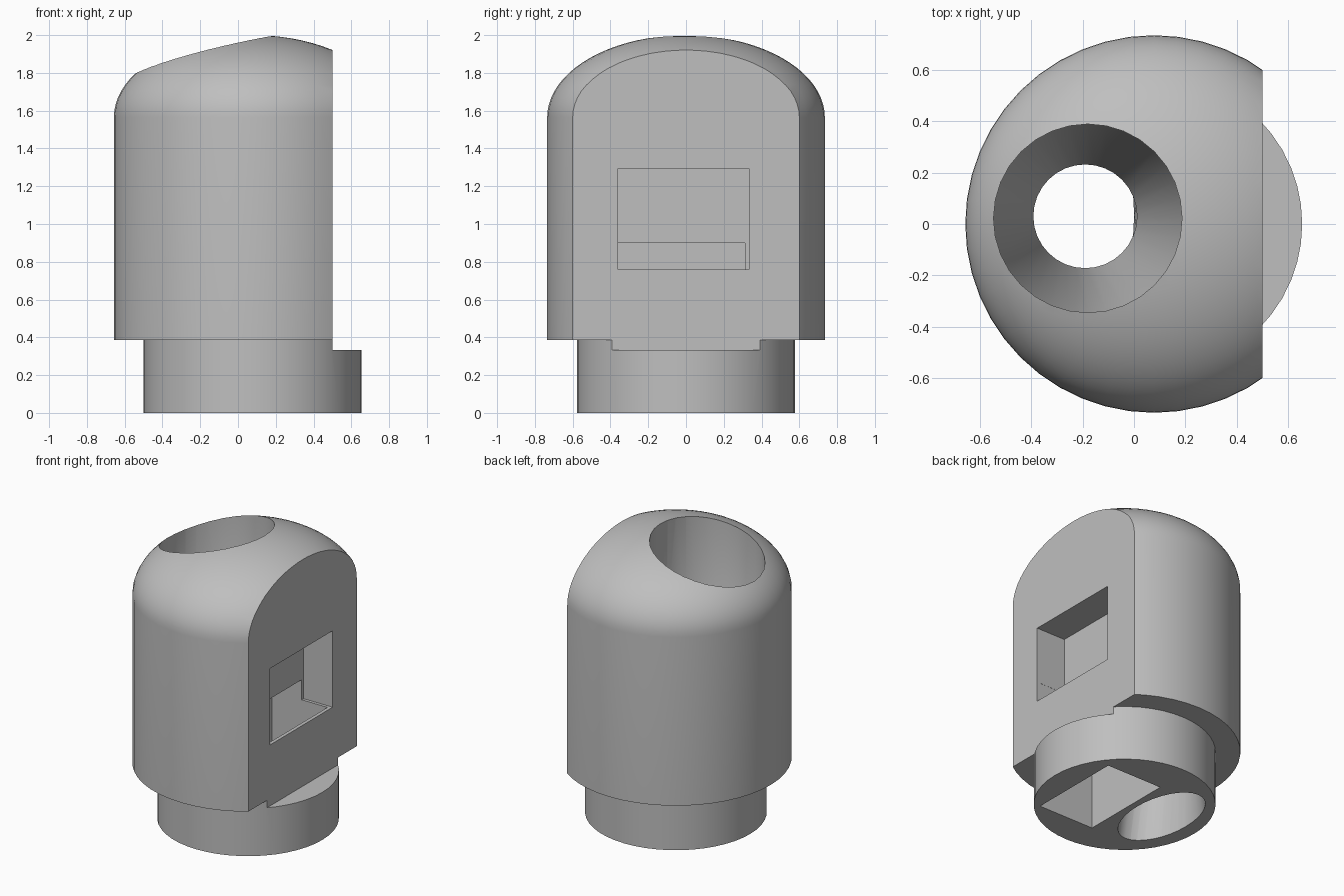
import bpy, bmesh
from math import sin, cos, pi, radians

cube = bpy.data.objects.get("Cube")
if cube:
    bpy.data.objects.remove(cube, do_unlink=True)

grey = bpy.data.materials.new("light_grey")
grey.use_nodes = True
grey.diffuse_color = (0.52, 0.52, 0.52, 1)
grey.node_tree.nodes["Principled BSDF"].inputs["Base Color"].default_value = grey.diffuse_color


def finish(name, bm):
    bmesh.ops.recalc_face_normals(bm, faces=bm.faces)
    mesh = bpy.data.meshes.new(name)
    bm.to_mesh(mesh)
    bm.free()
    mesh.materials.append(grey)
    ob = bpy.data.objects.new(name, mesh)
    bpy.context.collection.objects.link(ob)
    return ob


def loft(name, rings, sides):
    """Closed solid through horizontal rings (x, y, z, radius_x, radius_y)."""
    bm = bmesh.new()
    loops = []
    for x, y, z, rx, ry in rings:
        angles = [2 * pi * i / sides for i in range(sides)]
        loops.append([bm.verts.new((x + rx * cos(a), y + ry * sin(a), z)) for a in angles])
    for low, high in zip(loops, loops[1:]):
        for i in range(sides):
            j = (i + 1) % sides
            bm.faces.new((low[i], low[j], high[j], high[i]))
    bm.faces.new(loops[0])
    bm.faces.new(loops[-1])
    return finish(name, bm)


def box(name, low, high):
    bm = bmesh.new()
    bmesh.ops.create_cube(bm, size=1)
    for v in bm.verts:
        v.co = [(a + b) / 2 + c * (b - a) for a, b, c in zip(low, high, v.co)]
    return finish(name, bm)


def cut(target, cutter):
    mod = target.modifiers.new("cut", "BOOLEAN")
    mod.operation = "DIFFERENCE"
    mod.solver = "EXACT"
    mod.object = cutter
    bpy.context.view_layer.objects.active = target
    bpy.ops.object.modifier_apply(modifier=mod.name)
    bpy.data.objects.remove(cutter, do_unlink=True)


# Domed body standing on a narrower neck
CX, NECK, BODY = 0.078, 0.577, 0.735
SHOULDER, SPRING, TOP = 0.385, 1.565, 2.0
profile = [(NECK, 0), (NECK, SHOULDER), (BODY, SHOULDER)]
for i in range(20):
    t = radians(88) * i / 19
    profile.append((BODY * cos(t), SPRING + (TOP - SPRING) * sin(t)))
body = loft("domed_body", [(CX, 0, z, r, r) for r, z in profile], 48)

# Flat side, leaving the neck as a small ledge
cut(body, box("flat_cutter", (0.5, -1, 0.333), (1.2, 1, 2.2)))

# Funnel hole, widening to an oval at the underside
cut(body, loft("funnel_cutter", [
    (-0.2, 0.035, -0.05, 0.2, 0.37),
    (-0.19, 0.03, 0.8, 0.202, 0.202),
    (-0.18, 0.022, 1.35, 0.367, 0.367),
    (-0.18, 0.022, 2.2, 0.367, 0.367)], 32))

# Side window and the chamber open to the underside
cut(body, box("window_cutter", (0.275, -0.36, 0.76), (0.7, 0.333, 1.295)))
cut(body, box("chamber_cutter", (0.045, -0.361, -0.1), (0.475, 0.312, 0.9)))

# Smooth round walls with crisp edges
bpy.ops.object.select_all(action="DESELECT")
body.select_set(True)
bpy.context.view_layer.objects.active = body
bpy.ops.object.shade_smooth_by_angle(angle=radians(30))
